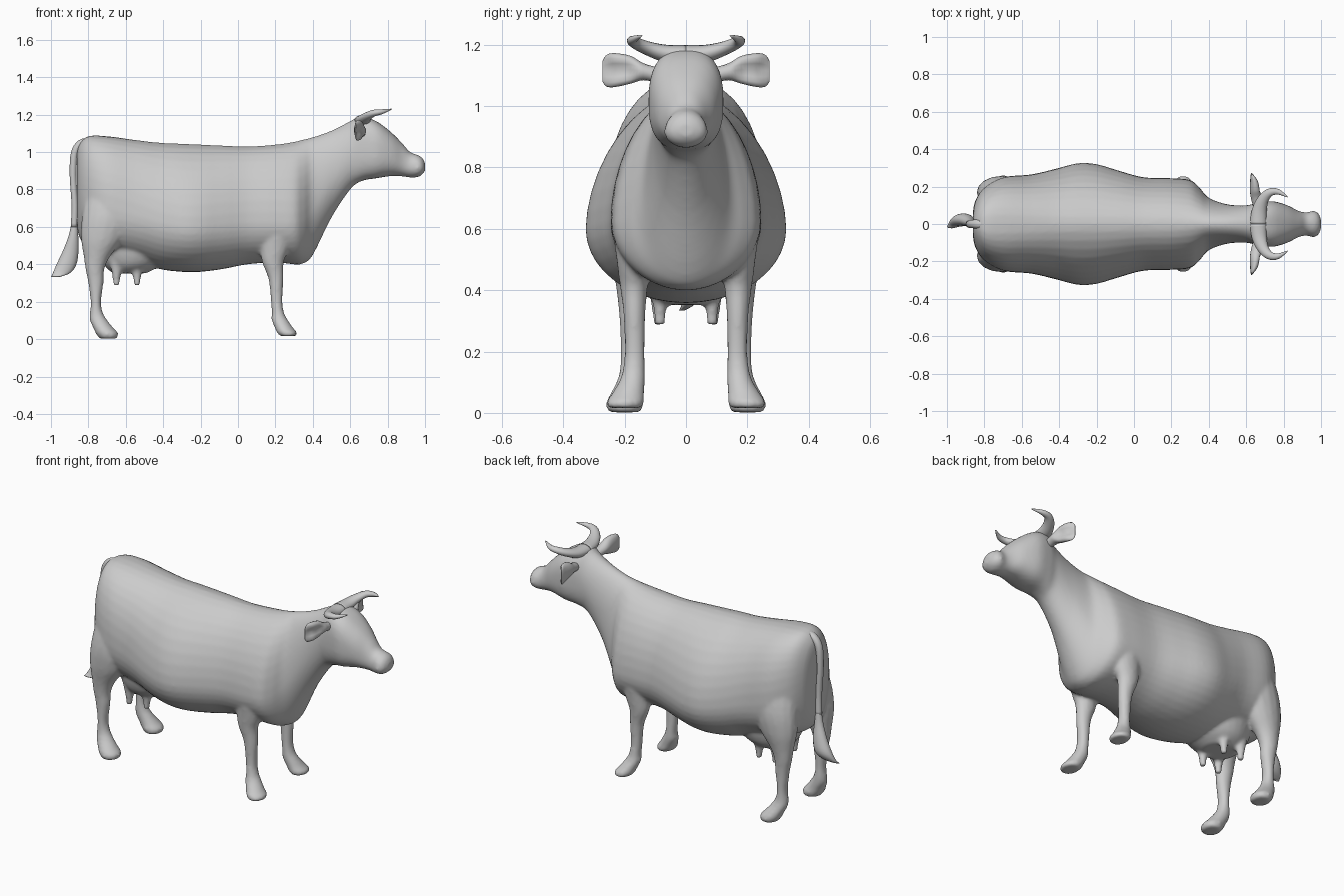
import bpy, bmesh
from math import cos, sin, pi
from mathutils import Vector


def smooth_rows(rows, steps):
    """Catmull-Rom interpolation of every column in a table of sections."""
    out = []
    for i in range(len(rows) - 1):
        a, b, c, d = (rows[max(i - 1, 0)], rows[i], rows[i + 1], rows[min(i + 2, len(rows) - 1)])
        for k in range(steps):
            t = k / steps
            out.append([0.5 * (2 * q + (r - p) * t + (2 * p - 5 * q + 4 * r - s) * t * t
                               + (3 * q - p - 3 * r + s) * t ** 3)
                        for p, q, r, s in zip(a, b, c, d)])
    return out + [list(rows[-1])]


def loft(name, rings):
    bm = bmesh.new()
    vs = [[bm.verts.new(p) for p in ring] for ring in rings]
    n = len(vs[0])
    for a, b in zip(vs, vs[1:]):
        for i in range(n):
            j = (i + 1) % n
            bm.faces.new((a[i], a[j], b[j], b[i]))
    bm.faces.new(vs[0])
    bm.faces.new(vs[-1])
    bmesh.ops.recalc_face_normals(bm, faces=bm.faces)
    me = bpy.data.meshes.new(name)
    bm.to_mesh(me)
    bm.free()
    ob = bpy.data.objects.new(name, me)
    bpy.context.collection.objects.link(ob)
    for p in me.polygons:
        p.use_smooth = True
    return ob


def sweep(name, rows, side, tangent=None, steps=4, n=16, mirror=1):
    """rows: x, y, z, radius along side, radius across."""
    pts = smooth_rows(rows, steps)
    rings = []
    for i, (x, y, z, a, b) in enumerate(pts):
        p = Vector((x, y, z))
        lo, hi = pts[max(i - 1, 0)], pts[min(i + 1, len(pts) - 1)]
        t = Vector(tangent) if tangent else (Vector(hi[:3]) - Vector(lo[:3])).normalized()
        u = Vector(side)
        u = (u - t * u.dot(t)).normalized()
        v = t.cross(u)
        ring = [p + u * a * cos(2 * pi * k / n) + v * b * sin(2 * pi * k / n) for k in range(n)]
        rings.append([(q.x, q.y * mirror, q.z) for q in ring])
    return loft(name, rings)


def power(v, e):
    return (1 if v >= 0 else -1) * abs(v) ** e


# Rump to shoulder, then neck and head:
# x, top, bottom, half width, height of widest point, squareness above
trunk = [
    (-.862, .98, .64, .05, .82, 2), (-.85, 1.04, .55, .12, .80, 2.1),
    (-.80, 1.085, .49, .195, .74, 2.4), (-.70, 1.085, .46, .25, .70, 2.3),
    (-.55, 1.065, .42, .265, .66, 2.1), (-.42, 1.05, .375, .295, .62, 1.9),
    (-.30, 1.045, .36, .325, .60, 1.8), (-.20, 1.04, .36, .32, .60, 1.8),
    (-.08, 1.035, .375, .285, .61, 1.85), (.05, 1.03, .40, .25, .62, 1.9),
    (.20, 1.04, .41, .245, .62, 1.9), (.30, 1.055, .40, .235, .62, 1.8)]
head = [
    (.35, 1.068, .405, .195, .63, 1.8), (.40, 1.08, .45, .14, .69, 1.9),
    (.50, 1.115, .65, .105, .86, 2), (.60, 1.165, .80, .10, .98, 2.1),
    (.66, 1.19, .845, .113, 1.02, 2.6), (.74, 1.165, .86, .122, 1.01, 2.7),
    (.82, 1.105, .872, .10, .98, 2.4), (.88, 1.045, .87, .07, .94, 2.2),
    (.92, 1.0, .864, .062, .92, 2.1), (.96, .985, .866, .071, .915, 2),
    (.985, .97, .88, .058, .915, 2), (1.0, .945, .90, .028, .92, 2)]
rings = []
for x, top, bot, w, zw, e in smooth_rows(trunk + head, 4):
    ring = []
    for k in range(40):
        c, s = cos(2 * pi * k / 40), sin(2 * pi * k / 40)
        h = top - zw if s > 0 else zw - bot
        q = 2 / e if s > 0 else 2 / max(e, 2)
        ring.append((x, w * power(c, q), zw + h * power(s, q)))
    rings.append(ring)
body = loft("cow_body", rings)
parts = []

# Legs with hooves, swept downwards in level rings
front_leg = [(.21, .16, .78, .06, .09), (.208, .175, .62, .063, .095), (.195, .172, .48, .052, .075),
             (.187, .17, .41, .045, .058), (.203, .168, .32, .036, .04), (.207, .167, .2, .033, .031),
             (.214, .17, .14, .037, .033), (.222, .175, .105, .042, .043), (.246, .19, .06, .054, .049),
             (.262, .198, .035, .062, .054), (.268, .2, .016, .056, .042)]
hind_leg = [(-.69, .13, .82, .09, .12), (-.70, .16, .66, .095, .135), (-.725, .172, .54, .08, .115),
            (-.755, .178, .44, .055, .07), (-.765, .18, .37, .043, .05), (-.76, .18, .3, .037, .041),
            (-.76, .18, .2, .033, .028), (-.757, .18, .14, .036, .035), (-.745, .185, .1, .042, .047),
            (-.72, .195, .06, .053, .054), (-.70, .2, .03, .062, .06), (-.693, .2, .002, .054, .046)]
for m in (1, -1):
    parts.append(sweep("front_leg", front_leg, (0, 1, 0), (0, 0, -1), mirror=m))
    parts.append(sweep("hind_leg", hind_leg, (0, 1, 0), (0, 0, -1), mirror=m))
    # Teats
    for x, y in ((-.65, .09), (-.54, .085)):
        parts.append(sweep("teat", [(x, y, .42, .035, .04), (x, y, .36, .025, .026),
                                    (x, y, .32, .019, .02), (x, y, .287, .017, .017)],
                           (0, 1, 0), (0, 0, -1), mirror=m))

# Udder
parts.append(sweep("udder", [(-.54, 0, .58, .18, .22), (-.55, 0, .47, .17, .2),
                             (-.565, 0, .395, .14, .15), (-.58, 0, .352, .085, .09)],
                   (0, 1, 0), (0, 0, -1), n=28))

# Merge legs and udder into one continuous skin
bpy.ops.object.select_all(action='DESELECT')
for ob in parts + [body]:
    ob.select_set(True)
bpy.context.view_layer.objects.active = body
bpy.ops.object.join()
remesh = body.modifiers.new("skin", 'REMESH')
remesh.mode = 'VOXEL'
remesh.voxel_size = .01
remesh.use_smooth_shade = True
soften = body.modifiers.new("soften", 'SMOOTH')
soften.factor = .5
soften.iterations = 6

# Horns and ears
horn = [(.665, 0, 1.168, .03, .045), (.67, .07, 1.172, .028, .04), (.69, .13, 1.19, .022, .03),
        (.725, .168, 1.208, .018, .022), (.77, .172, 1.216, .013, .015), (.82, .145, 1.229, .003, .003)]
ear = [(.66, .09, 1.10, .024, .022), (.655, .14, 1.112, .028, .03), (.652, .18, 1.118, .045, .032),
       (.645, .23, 1.117, .055, .024), (.635, .258, 1.115, .052, .012), (.63, .272, 1.113, .034, .004)]
for m, tag in ((1, "left"), (-1, "right")):
    sweep(tag + "_horn", horn, (0, 0, 1), mirror=m)
    ob = sweep(tag + "_ear", ear, (0, 0, 1), (0, 1, 0), mirror=m)
    # Hollow the front of the ear
    for v in ob.data.vertices:
        y = abs(v.co.y)
        if y > .15 and v.co.x > .65 - (y - .18) * .2:
            depth = max(0, 1 - abs(v.co.z - 1.116) / .04)
            v.co.x -= .026 * depth * min(1, (y - .15) / .04) * min(1, (.28 - y) / .04)

# Tail with its tuft
sweep("tail", [(-.77, 0, 1.05, .024, .02), (-.83, 0, 1.052, .024, .02), (-.872, 0, 1.0, .022, .02),
               (-.882, 0, .88, .02, .018), (-.873, 0, .72, .018, .017), (-.876, .005, .6, .018, .018)],
      (0, 1, 0))
sweep("tail_tuft", [(-.875, .005, .62, .016, .016), (-.88, .01, .55, .022, .026),
                    (-.895, .02, .47, .03, .042), (-.917, .022, .40, .034, .053),
                    (-.942, .008, .355, .022, .047), (-.975, -.015, .333, .008, .024)],
      (0, 1, 0), (0, 0, -1))
